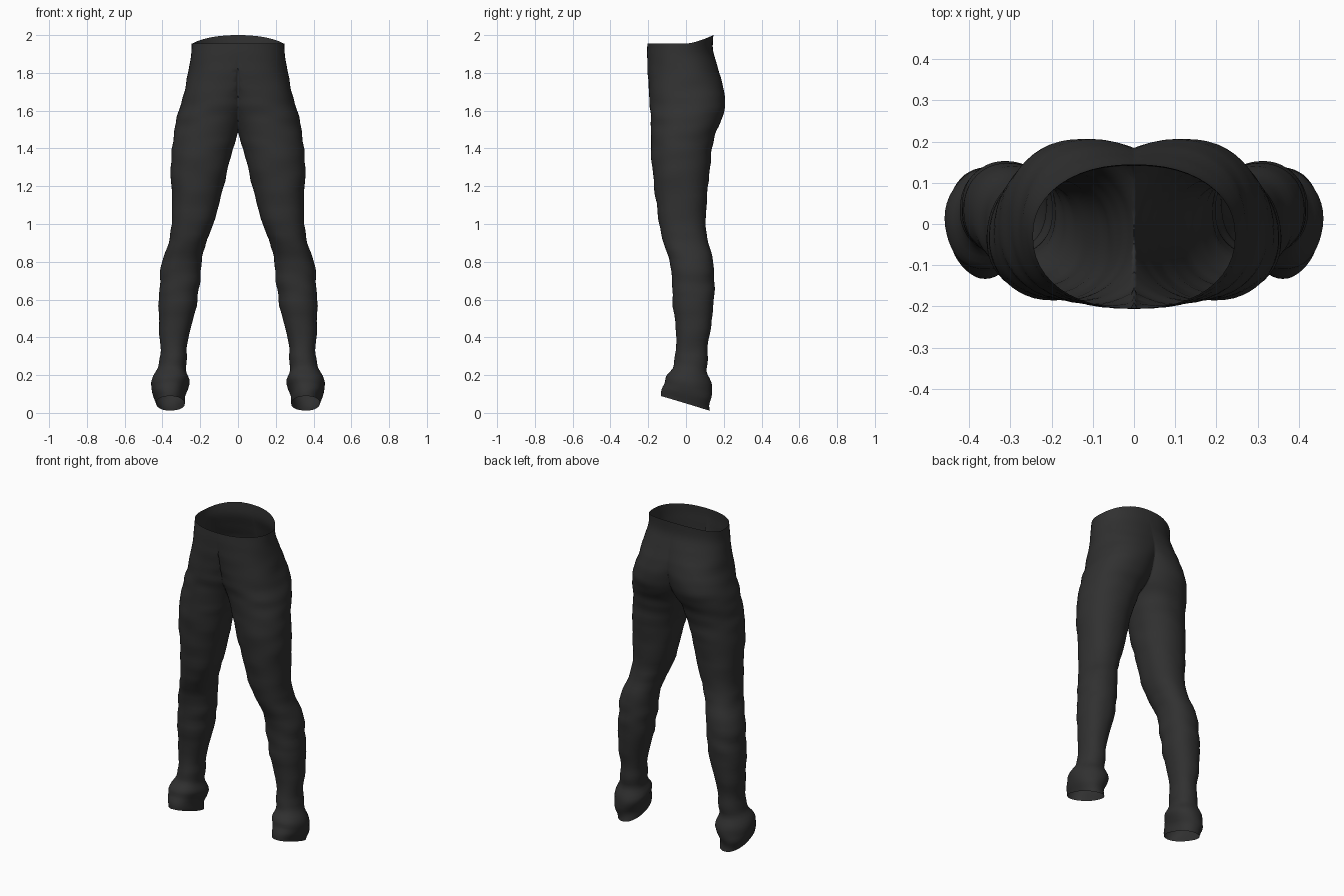
import bpy, bmesh, math
from mathutils import Vector, noise

if "Cube" in bpy.data.objects:
    bpy.data.objects.remove(bpy.data.objects["Cube"])

# Cross-sections of one leg: z, inner x, outer x, front y, back y
RINGS = [
    (0.05, .285, .435, -.130, .125),
    (0.11, .270, .450, -.120, .132),
    (0.18, .265, .448, -.100, .130),
    (0.25, .272, .425, -.075, .115),
    (0.33, .275, .410, -.055, .112),
    (0.45, .248, .418, -.058, .132),
    (0.60, .215, .420, -.070, .150),
    (0.70, .200, .412, -.075, .150),
    (0.80, .193, .402, -.087, .143),
    (0.90, .170, .370, -.120, .120),
    (1.00, .130, .350, -.142, .102),
    (1.15, .088, .352, -.163, .110),
    (1.30, .050, .355, -.180, .125),
    (1.40, .025, .350, -.184, .135),
    (1.48, .000, .338, -.185, .155),
    (1.55, -.035, .325, -.186, .188),
    (1.62, -.065, .308, -.190, .208),
    (1.70, -.100, .287, -.196, .202),
    (1.80, -.170, .264, -.202, .175),
    (1.89, -.230, .249, -.206, .143),
    (1.955, -.245, .245, -.205, .145),
]
SIDES, STEPS = 48, 4


def catmull(a, b, c, d, t):
    return 0.5 * (2*b + (c - a)*t + (2*a - 5*b + 4*c - d)*t*t + (3*b - a - 3*c + d)*t**3)


def smooth_rings():
    last = len(RINGS) - 1
    for i in range(last):
        four = [RINGS[min(max(i + k, 0), last)] for k in (-1, 0, 1, 2)]
        for s in range(STEPS):
            yield [catmull(*v, s / STEPS) for v in zip(*four)]
    yield list(RINGS[-1])


def ring_point(ring, k):
    z, xi, xo, yf, yb = ring
    a = 2 * math.pi * k / SIDES
    c, s = math.cos(a), math.sin(a)
    p = 2 / 2.2
    dx = math.copysign(abs(c) ** p, c)
    dy = math.copysign(abs(s) ** p, s)
    x = (xi + xo) / 2 + dx * (xo - xi) / 2
    y = (yf + yb) / 2 + dy * (yb - yf) / 2
    # hem drops at the heel, waistband rises at the back
    low = max(0, 1 - (z - .05) / .25)
    high = max(0, (z - 1.80) / .155)
    zz = z - .30 * y * low + .045 * high * max(0, y / .145) ** 1.5
    # cloth creases, strongest where fabric bunches at the ankle
    amp = .007 + .013 * max(0, 1 - abs(z - .16) / .2)
    amp *= 1 - .8 * min(1, max(0, (z - 1.75) / .15))
    n = noise.noise(Vector((x * 6 + z * 4, y * 6, z * 15)))
    return Vector((x + c * n * amp, y + s * n * amp, max(zz, .002)))


# Half of the garment: one leg running up into half of the seat
bm = bmesh.new()
loops = [[bm.verts.new(ring_point(r, k)) for k in range(SIDES)] for r in smooth_rings()]
for lo, hi in zip(loops, loops[1:]):
    for k in range(SIDES):
        j = (k + 1) % SIDES
        bm.faces.new((lo[k], lo[j], hi[j], hi[k]))


def cut(x, clear):
    bmesh.ops.bisect_plane(bm, geom=bm.verts[:] + bm.edges[:] + bm.faces[:], dist=1e-5,
                           plane_co=(x, 0, 0), plane_no=(1, 0, 0), clear_inner=clear)


cut(0, True)
cut(.007, False)

# Fly groove on the front centre line
for v in bm.verts:
    if abs(v.co.x) < 1e-4:
        v.co.x = 0
        if v.co.y < 0 and 1.67 < v.co.z < 1.83:
            v.co.y += .014
for f in bm.faces:
    f.smooth = True

mesh = bpy.data.meshes.new("trousers")
bm.to_mesh(mesh)
bm.free()
trousers = bpy.data.objects.new("trousers", mesh)
bpy.context.collection.objects.link(trousers)

# Other half
mirror = trousers.modifiers.new("other_half", 'MIRROR')
mirror.use_clip = True
mirror.merge_threshold = .001

cloth = bpy.data.materials.new("charcoal cloth")
cloth.diffuse_color = (.030, .030, .030, 1)
cloth.use_nodes = True
cloth.node_tree.nodes["Principled BSDF"].inputs["Base Color"].default_value = cloth.diffuse_color
mesh.materials.append(cloth)
